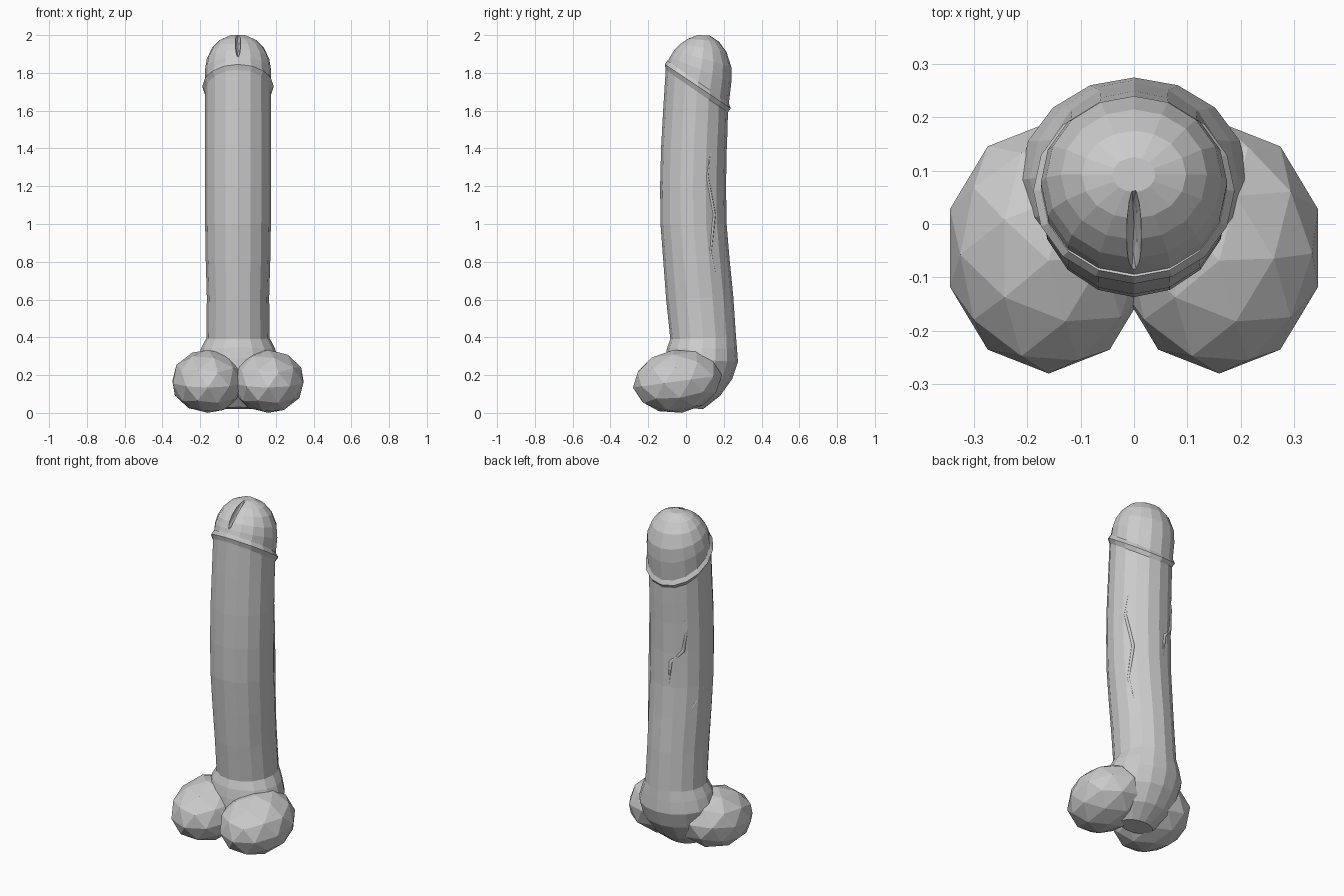
import bpy, bmesh, math
from mathutils import Vector

if "Cube" in bpy.data.objects:
    bpy.data.objects.remove(bpy.data.objects["Cube"])

SIDES = 16


def loft(name, rings):
    """Each ring: front y, front z, back y, back z, half width in x."""
    bm = bmesh.new()
    loops = []
    for fy, fz, by, bz, rx in rings:
        f, b = Vector((0, fy, fz)), Vector((0, by, bz))
        mid, half = (f + b) / 2, (b - f) / 2
        loops.append([bm.verts.new(mid + half * math.sin(a) + Vector((rx * math.cos(a), 0, 0)))
                      for a in (2 * math.pi * i / SIDES for i in range(SIDES))])
    for lo, hi in zip(loops, loops[1:]):
        for i in range(SIDES):
            j = (i + 1) % SIDES
            bm.faces.new((lo[i], lo[j], hi[j], hi[i]))
    bm.faces.new(loops[0][::-1])
    bm.faces.new(loops[-1])
    bmesh.ops.recalc_face_normals(bm, faces=bm.faces)
    me = bpy.data.meshes.new(name)
    bm.to_mesh(me)
    bm.free()
    ob = bpy.data.objects.new(name, me)
    bpy.context.collection.objects.link(ob)
    return ob


def ball(name, loc, scale, tilt=0, sub=2):
    bpy.ops.mesh.primitive_ico_sphere_add(subdivisions=sub, radius=1, location=loc,
                                          rotation=(tilt, 0, 0))
    ob = bpy.context.object
    ob.name = name
    ob.scale = scale
    return ob


# curved shaft with rounded, flared base
loft("shaft", [
    (-0.05, 0.03, 0.09, 0.02, 0.10), (-0.10, 0.09, 0.18, 0.09, 0.17),
    (-0.12, 0.19, 0.245, 0.18, 0.20), (-0.11, 0.29, 0.275, 0.27, 0.215),
    (-0.10, 0.345, 0.27, 0.34, 0.195), (-0.083, 0.39, 0.265, 0.40, 0.168),
    (-0.105, 0.60, 0.25, 0.62, 0.165), (-0.12, 0.80, 0.23, 0.82, 0.171),
    (-0.135, 1.00, 0.215, 1.00, 0.174), (-0.137, 1.20, 0.212, 1.20, 0.176),
    (-0.132, 1.40, 0.215, 1.38, 0.176), (-0.12, 1.62, 0.22, 1.50, 0.174),
    (-0.107, 1.82, 0.222, 1.60, 0.174)])

# slanted raised rim
loft("rim", [
    (-0.106, 1.81, 0.221, 1.59, 0.173), (-0.112, 1.845, 0.237, 1.612, 0.189),
    (-0.099, 1.866, 0.226, 1.64, 0.174)])

# rounded tip
tip = loft("tip", [
    (-0.10, 1.85, 0.226, 1.63, 0.174), (-0.085, 1.885, 0.24, 1.75, 0.175),
    (-0.065, 1.92, 0.24, 1.83, 0.165), (-0.03, 1.955, 0.215, 1.91, 0.137),
    (0.01, 1.982, 0.175, 1.965, 0.098), (0.06, 2.0, 0.125, 1.998, 0.04)])

# slit in the front of the tip
cutter = ball("slit_cutter", (0, -0.022, 1.957), (0.014, 0.115, 0.035), math.radians(38))
cutter.hide_render = True
cutter.hide_viewport = True
cut = tip.modifiers.new("slit", "BOOLEAN")
cut.operation = "DIFFERENCE"
cut.object = cutter

# pair of rounded base lobes
for side, s in (("left", -1), ("right", 1)):
    ball(side + "_lobe", (s * 0.16, -0.045, 0.167), (0.195, 0.238, 0.168), math.radians(8))


# raised veins on the shaft: (angle in degrees, height) points
def vein(name, pts, radius=0.012):
    cu = bpy.data.curves.new(name, "CURVE")
    cu.dimensions = "3D"
    cu.bevel_depth = radius
    cu.bevel_resolution = 0
    sp = cu.splines.new("POLY")
    sp.points.add(len(pts) - 1)
    for i, (deg, z) in enumerate(pts):
        a = math.radians(deg)
        cy = 0.04 + 0.15 * max(0, 1 - z) ** 2
        sp.points[i].co = (0.168 * math.cos(a), cy + 0.168 * math.sin(a), z, 1)
        sp.points[i].radius = 0.3 if i in (0, len(pts) - 1) else 1
    bpy.context.collection.objects.link(bpy.data.objects.new(name, cu))


vein("back_vein", [(120, 1.5), (135, 1.36), (128, 1.22), (105, 1.15), (100, 1.0)])
vein("left_vein", [(170, 0.98), (150, 0.9), (125, 0.78), (115, 0.62), (130, 0.5)])
vein("right_vein", [(35, 1.45), (25, 1.25), (40, 1.05), (30, 0.85), (45, 0.6)])
